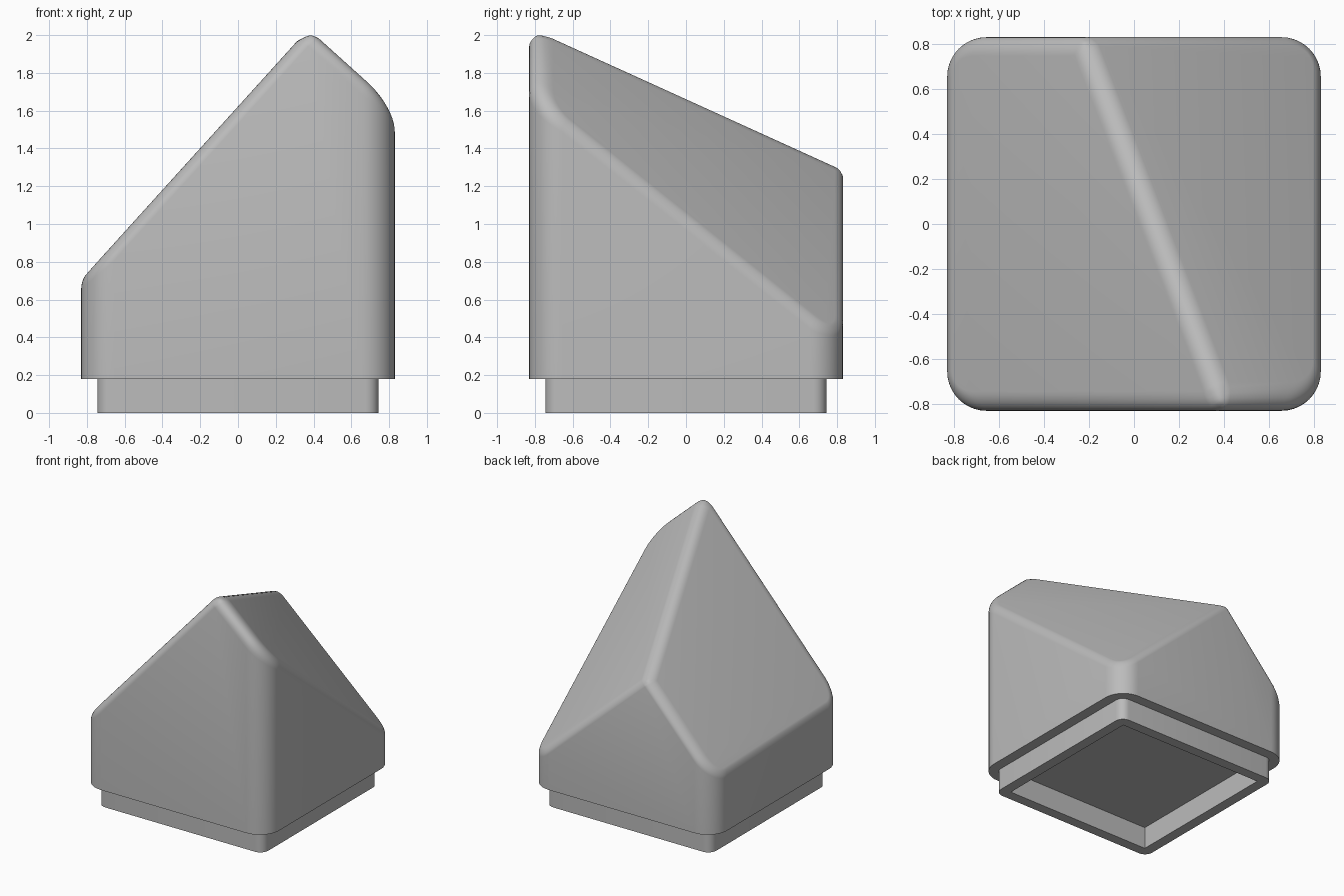
import bpy, bmesh, math
from mathutils import Vector

cube = bpy.data.objects.get("Cube")
if cube:
    bpy.data.objects.remove(cube, do_unlink=True)

GREY = (0.5, 0.5, 0.5, 1)
mat = bpy.data.materials.new("plain grey")
mat.use_nodes = True
mat.diffuse_color = GREY
mat.node_tree.nodes["Principled BSDF"].inputs["Base Color"].default_value = GREY


def rounded_square(half, radius, steps=10):
    """Outline of a square with rounded corners, counter-clockwise."""
    pts = []
    for c in range(4):
        mid = math.radians(45 + 90 * c)
        cx = math.copysign(half - radius, math.cos(mid))
        cy = math.copysign(half - radius, math.sin(mid))
        for i in range(steps + 1):
            a = math.radians(90 * (c + i / steps))
            pts.append((cx + radius * math.cos(a), cy + radius * math.sin(a)))
    return pts


def prism(bm, outline, z0, z1):
    face = bm.faces.new([bm.verts.new((x, y, z0)) for x, y in outline])
    ext = bmesh.ops.extrude_face_region(bm, geom=[face])["geom"]
    bmesh.ops.translate(bm, verts=[v for v in ext if isinstance(v, bmesh.types.BMVert)],
                        vec=(0, 0, z1 - z0))
    bmesh.ops.recalc_face_normals(bm, faces=bm.faces)


def finish(bm, name):
    mesh = bpy.data.meshes.new(name)
    bm.to_mesh(mesh)
    bm.free()
    mesh.materials.append(mat)
    obj = bpy.data.objects.new(name, mesh)
    bpy.context.collection.objects.link(obj)
    return obj


def activate(obj):
    bpy.ops.object.select_all(action='DESELECT')
    obj.select_set(True)
    bpy.context.view_layer.objects.active = obj


# Body: rounded block cut by two sloping planes that meet in a ridge
BOTTOM = 0.18
bm = bmesh.new()
prism(bm, rounded_square(0.83, 0.175), BOTTOM, 3)
slopes = [((0, 0, 1.6), Vector((-1.105, 0.03, 1)).normalized()),
          ((0, 0, 1.777), Vector((0.9, 0.8, 1)).normalized())]
for point, normal in slopes:
    bmesh.ops.bisect_plane(bm, geom=bm.verts[:] + bm.edges[:] + bm.faces[:],
                           plane_co=point, plane_no=normal, clear_outer=True)
    rim = [e for e in bm.edges if e.is_boundary]
    bmesh.ops.holes_fill(bm, edges=rim, sides=0)
bmesh.ops.remove_doubles(bm, verts=bm.verts, dist=0.0005)
bmesh.ops.recalc_face_normals(bm, faces=bm.faces)

# Weight each upper edge so the rounding keeps one radius at every angle
RADIUS = 0.085
weight = bm.edges.layers.float.new("bevel_weight_edge")
for e in bm.edges:
    if any(f.normal.z > 0.3 for f in e.link_faces):
        e[weight] = min(1, math.tan(e.calc_face_angle() / 2) / 2)
body = finish(bm, "body")
bevel = body.modifiers.new("rounded edges", 'BEVEL')
bevel.limit_method = 'WEIGHT'
bevel.width = RADIUS * 2
bevel.segments = 8
bevel.use_clamp_overlap = False
activate(body)
bpy.ops.object.modifier_apply(modifier=bevel.name)
bpy.ops.object.shade_smooth_by_angle(angle=math.radians(30))

# Base: recessed plinth frame, open underneath
bm = bmesh.new()
prism(bm, rounded_square(0.745, 0.07, 6), 0, BOTTOM)
base = finish(bm, "base_frame")
bm = bmesh.new()
prism(bm, [(-0.66, -0.66), (0.66, -0.66), (0.66, 0.66), (-0.66, 0.66)], -0.1, 0.3)
cutter = finish(bm, "base_cutter")
cutter.hide_render = True
hollow = base.modifiers.new("hollow", 'BOOLEAN')
hollow.object = cutter
hollow.solver = 'EXACT'
activate(base)
bpy.ops.object.modifier_apply(modifier=hollow.name)
bpy.data.objects.remove(cutter, do_unlink=True)
bpy.ops.object.shade_smooth_by_angle(angle=math.radians(30))
